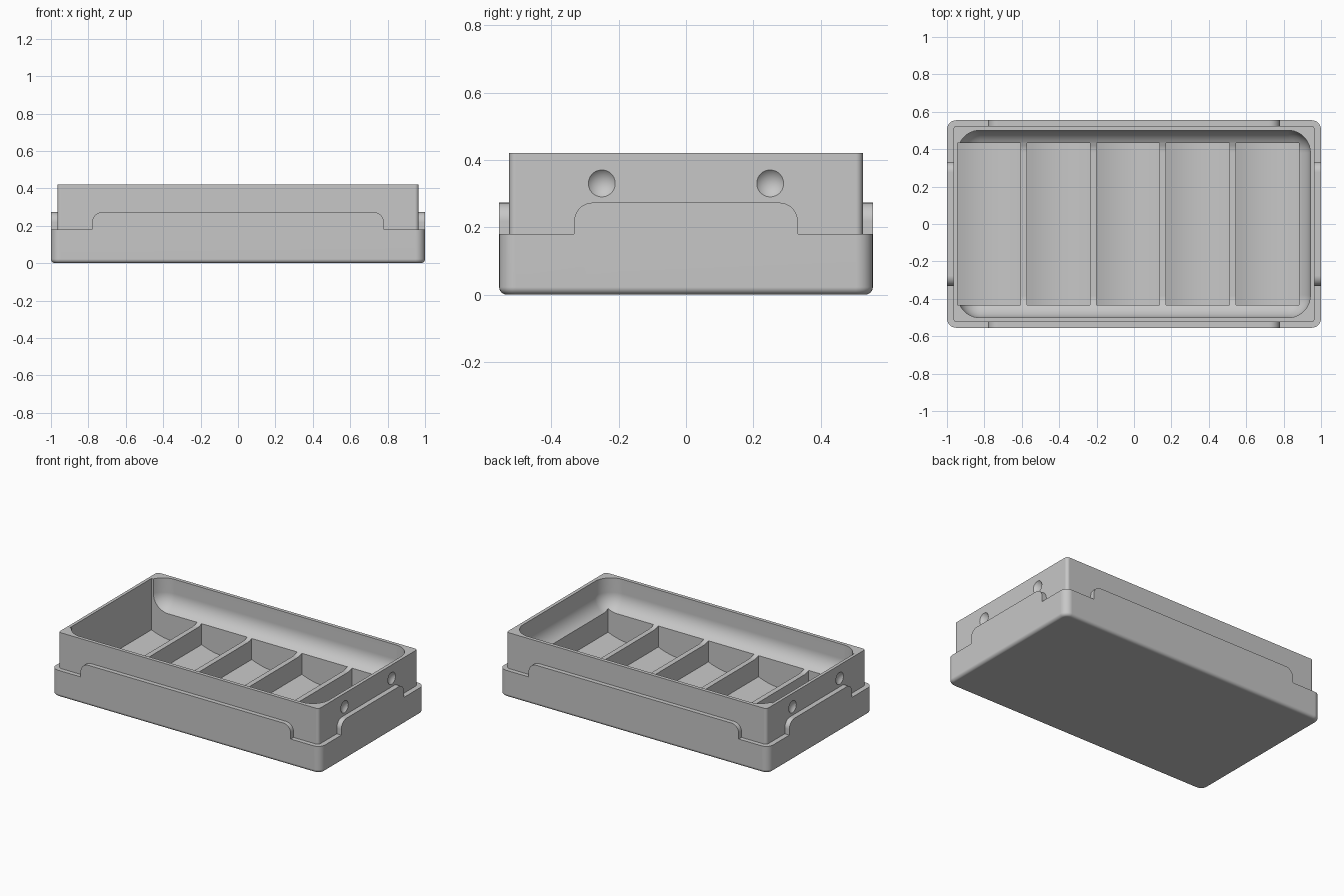
import bpy, bmesh, math

cube = bpy.data.objects.get("Cube")
if cube:
    bpy.data.objects.remove(cube, do_unlink=True)

grey = bpy.data.materials.new("plain_grey")
grey.use_nodes = True
GREY = (0.57, 0.57, 0.57, 1)
grey.diffuse_color = GREY
grey.node_tree.nodes["Principled BSDF"].inputs["Base Color"].default_value = GREY


def make_object(name, bm):
    bmesh.ops.recalc_face_normals(bm, faces=bm.faces[:])
    mesh = bpy.data.meshes.new(name)
    bm.to_mesh(mesh)
    bm.free()
    mesh.materials.append(grey)
    obj = bpy.data.objects.new(name, mesh)
    bpy.context.collection.objects.link(obj)
    return obj


def rounded_box(name, x, y, z, corner, base=0, segments=8):
    """Box over the ranges x, y, z with rounded upright and bottom edges."""
    bm = bmesh.new()
    bmesh.ops.create_cube(bm, size=1)
    for v in bm.verts:
        for i, (lo, hi) in enumerate((x, y, z)):
            v.co[i] = hi if v.co[i] > 0 else lo
    upright = [e for e in bm.edges if abs(e.verts[0].co.z - e.verts[1].co.z) > 1e-4]
    bmesh.ops.bevel(bm, geom=upright, offset=corner, segments=segments,
                    profile=0.5, affect='EDGES')
    if base:
        bottom = [e for e in bm.edges if all(abs(v.co.z - z[0]) < 1e-5 for v in e.verts)]
        bmesh.ops.bevel(bm, geom=bottom, offset=base, segments=segments,
                        profile=0.5, affect='EDGES')
    bmesh.ops.remove_doubles(bm, verts=bm.verts[:], dist=1e-5)
    return make_object(name, bm)


def prism(name, profile, start, stop, place):
    """Extrude a closed (u, z) profile; place(u, depth) gives x and y."""
    bm = bmesh.new()
    rings = [[bm.verts.new((*place(u, d), z)) for u, z in profile] for d in (start, stop)]
    for ring in rings:
        bm.faces.new(ring)
    for i in range(len(profile)):
        j = (i + 1) % len(profile)
        bm.faces.new((rings[0][i], rings[0][j], rings[1][j], rings[1][i]))
    return make_object(name, bm)


def notch_profile(half):
    """Area beside a round-shouldered tab of the given half width."""
    r, low, high = 0.055, 0.18, 0.273
    arc = [(half - r + r * math.cos(a), high - r + r * math.sin(a))
           for a in (math.pi / 2 * i / 8 for i in range(9))]
    return [(1.2, low), (half, low)] + arc + [(half - r, 0.4), (1.2, 0.4)]


def combine(target, tool, operation):
    mod = target.modifiers.new("combine", 'BOOLEAN')
    mod.operation = operation
    mod.solver = 'EXACT'
    mod.object = tool
    bpy.context.view_layer.objects.active = target
    bpy.ops.object.modifier_apply(modifier=mod.name)
    bpy.data.objects.remove(tool, do_unlink=True)


# Outer base, with a raised tab in the middle of each side
box = rounded_box("divided_tray", (-1, 1), (-0.555, 0.555), (0, 0.273), 0.05, 0.022, 6)
for side in (-1, 1):
    for end in (-1, 1):
        combine(box, prism("long_notch", notch_profile(0.78), 0.5, 1.2,
                           lambda u, d: (end * u, side * d)), 'DIFFERENCE')
        combine(box, prism("short_notch", notch_profile(0.332), 0.94, 1.2,
                           lambda u, d: (side * d, end * u)), 'DIFFERENCE')

# Upper walls standing inside the base
walls = rounded_box("upper_walls", (-0.966, 0.966), (-0.525, 0.525), (0.05, 0.42), 0.02, 0, 5)
combine(box, walls, 'UNION')

# Shallow cavity with a rounded floor edge
cavity = rounded_box("cavity_cutter", (-0.943, 0.943), (-0.501, 0.501), (0.205, 0.6),
                     0.12, 0.118, 10)
combine(box, cavity, 'DIFFERENCE')

# Five compartments with gently scooped floors
WIDTH, FLOOR, RISE = 0.338, 0.04, 0.035
for i in range(5):
    start = -0.945 + 0.3723 * i
    scoop = [(start + WIDTH * k / 12, FLOOR + RISE * (k / 6 - 1) ** 2) for k in range(13)]
    outline = scoop + [(start + WIDTH, 0.5), (start, 0.5)]
    combine(box, prism("cell_cutter", outline, -0.434, 0.432,
                       lambda u, d: (u, d)), 'DIFFERENCE')

# Round finger dimples on both ends
radius, depth = 0.04, 0.018
ball = (radius ** 2 + depth ** 2) / (2 * depth)
for side in (-1, 1):
    for y in (-0.25, 0.25):
        bm = bmesh.new()
        bmesh.ops.create_uvsphere(bm, u_segments=48, v_segments=32, radius=ball)
        bmesh.ops.translate(bm, verts=bm.verts[:],
                            vec=(side * (0.966 - depth + ball), y, 0.33))
        # Keep the cutter clear of the tab below it
        bmesh.ops.bisect_plane(bm, geom=bm.verts[:] + bm.edges[:] + bm.faces[:],
                               plane_co=(0, 0, 0.285), plane_no=(0, 0, -1), clear_outer=True)
        bmesh.ops.holes_fill(bm, edges=[e for e in bm.edges if e.is_boundary])
        combine(box, make_object("dimple_cutter", bm), 'DIFFERENCE')

# Smooth the curves while keeping the broad faces flat
bpy.ops.object.select_all(action='DESELECT')
box.select_set(True)
bpy.context.view_layer.objects.active = box
bpy.ops.object.shade_smooth_by_angle(angle=math.radians(30))
flatten = box.modifiers.new("flat_faces", 'WEIGHTED_NORMAL')
flatten.keep_sharp = True
